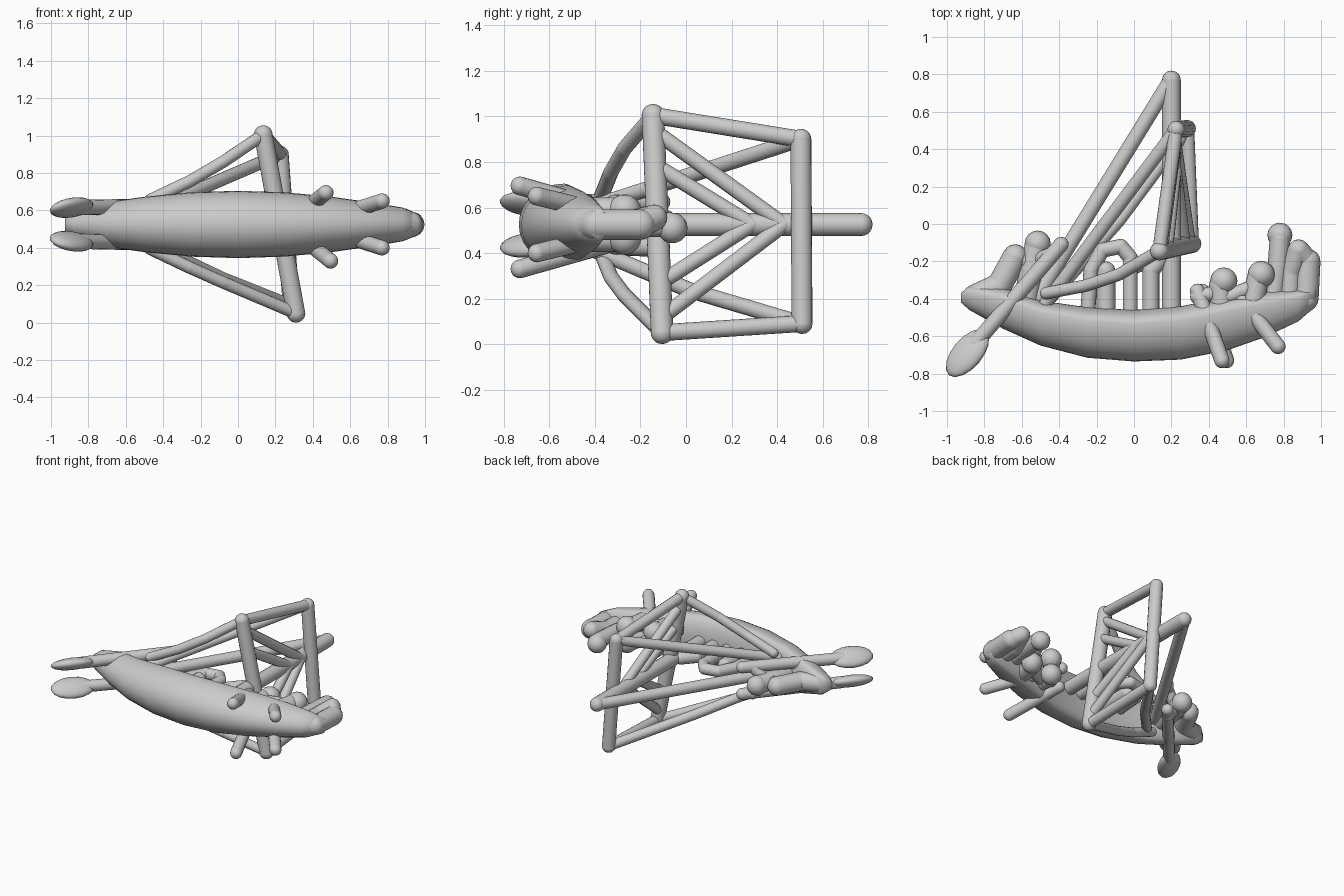
import bpy, bmesh, math
from mathutils import Vector, Matrix

cube = bpy.data.objects.get("Cube")
if cube:
    bpy.data.objects.remove(cube, do_unlink=True)

grey = bpy.data.materials.new("plain_grey")
grey.use_nodes = True
grey.diffuse_color = (0.6, 0.6, 0.6, 1)
grey.node_tree.nodes["Principled BSDF"].inputs["Base Color"].default_value = (0.6, 0.6, 0.6, 1)

MID = 0.525  # height of the ship's centre plane; the ship lies on its side


def finish(name, bm):
    bmesh.ops.recalc_face_normals(bm, faces=bm.faces)
    mesh = bpy.data.meshes.new(name)
    bm.to_mesh(mesh)
    bm.free()
    mesh.materials.append(grey)
    for p in mesh.polygons:
        p.use_smooth = True
    obj = bpy.data.objects.new(name, mesh)
    bpy.context.collection.objects.link(obj)
    return obj


def add_ball(bm, centre, scale, rot=Matrix()):
    m = Matrix.Translation(centre) @ rot @ Matrix.Diagonal((*scale, 1))
    bmesh.ops.create_uvsphere(bm, u_segments=16, v_segments=10, radius=1, matrix=m)


def add_rod(bm, points, radius):
    """Round-ended rod through a list of points."""
    pts = [Vector(p) for p in points]
    for a, b in zip(pts, pts[1:]):
        d = b - a
        m = Matrix.Translation((a + b) / 2) @ d.to_track_quat('Z', 'Y').to_matrix().to_4x4()
        bmesh.ops.create_cone(bm, segments=16, radius1=radius, radius2=radius,
                              depth=d.length, matrix=m)
    for p in pts:
        add_ball(bm, p, (radius,) * 3)


def rod(name, points, radius):
    bm = bmesh.new()
    add_rod(bm, points, radius)
    return finish(name, bm)


def flip(points):
    return [(x, y, 2 * MID - z) for x, y, z in points]


# Hull: closed loft with a gently rounded deck (x, deck, keel, half beam)
stations = [(-0.925, -0.37, -0.42, 0.035), (-0.88, -0.33, -0.46, 0.07),
            (-0.7, -0.34, -0.56, 0.12), (-0.5, -0.41, -0.65, 0.148),
            (-0.25, -0.445, -0.715, 0.172), (0, -0.46, -0.735, 0.18),
            (0.25, -0.44, -0.725, 0.172), (0.5, -0.39, -0.675, 0.148),
            (0.7, -0.36, -0.605, 0.12), (0.88, -0.35, -0.52, 0.09),
            (0.97, -0.34, -0.44, 0.055)]
bm = bmesh.new()
rings = []
n = 28
for x, deck, keel, beam in stations:
    widest = deck + 0.27 * (keel - deck)
    ring = []
    for i in range(n):
        t = 2 * math.pi * i / n
        c, s = math.cos(t), math.sin(t)
        reach = deck - widest if s > 0 else widest - keel
        ring.append(bm.verts.new((x, widest + reach * s, MID + beam * c)))
    rings.append(ring)
for a, b in zip(rings, rings[1:]):
    for i in range(n):
        j = (i + 1) % n
        bm.faces.new((a[i], a[j], b[j], b[i]))
bm.faces.new(rings[0])
bm.faces.new(rings[-1])
finish("hull", bm)

# Mast and the two yards
rod("mast", [(0.2, -0.58, MID), (0.2, 0.77, MID)], 0.05)
low_yard = [(0.31, -0.105, 0.05), (0.135, -0.145, 1.005)]
high_yard = [(0.285, 0.51, 0.09), (0.225, 0.505, 0.9)]
rod("lower_yard", low_yard, 0.05)
rod("upper_yard", high_yard, 0.046)

# Sail frame: edges and diagonal braces
for side, a, b in zip(("right", "left"), low_yard, high_yard):
    rod("sail_edge_" + side, [a, b], 0.037)


def on_low_yard(t):
    return Vector(low_yard[0]).lerp(Vector(low_yard[1]), t)


for i, (y, t) in enumerate([(0.43, 0.07), (0.43, 0.93), (0.29, 0.23), (0.29, 0.77)]):
    rod(f"sail_brace_{i + 1}", [on_low_yard(t), (0.22, y, MID)], 0.034)

# Rigging back to the stern
rod("mast_stay", [(0.19, 0.76, MID), (-0.48, -0.33, MID), (-0.55, -0.46, MID)], 0.04)
rod("upper_stay_left", [high_yard[1], (-0.47, -0.42, 0.6)], 0.035)
rod("upper_stay_right", [high_yard[0], (-0.08, 0.02, 0.235), (-0.47, -0.42, 0.42)], 0.035)
for side, s, low, bow_out in (("right", -1, low_yard[0], 0.31),
                              ("left", 1, low_yard[1], 0.335)):
    rod("lower_stay_" + side,
        [low, (-0.08, -0.27, MID + s * bow_out), (-0.26, -0.33, MID + s * 0.23),
         (-0.47, -0.37, MID + s * 0.13)], 0.033)

# Steering oars with flattened paddles, each rolled about its shaft
for side, s in (("left", 1), ("right", -1)):
    pts = [(-0.39, -0.11, 0.625), (-0.85, -0.64, 0.615)]
    blade = [(-0.89, -0.69, 0.615)]
    if s < 0:
        pts, blade = flip(pts), flip(blade)
    bm = bmesh.new()
    add_rod(bm, pts, 0.041)
    turn = Matrix.Rotation(math.radians(50), 4, 'Z') @ Matrix.Rotation(math.radians(-28 * s), 4, 'X')
    add_ball(bm, blade[0], (0.155, 0.088, 0.042), turn)
    finish("steering_oar_" + side, bm)

# Rowing oars
for i, pts in enumerate(([(0.34, -0.36, 0.59), (0.47, -0.73, 0.695)],
                         [(0.55, -0.37, 0.58), (0.77, -0.655, 0.65)])):
    rod(f"rowing_oar_left_{i + 1}", pts, 0.041)
    shift = 0.025 * (1 - i)
    rod(f"rowing_oar_right_{i + 1}", [(x + shift, y, z - shift) for x, y, z in flip(pts)], 0.041)

# Rowers in pairs: body, head and an arm reaching the oar
for i, (x, y, hip) in enumerate([(0.48, -0.305, 0.45), (0.68, -0.27, 0.61)]):
    for side, s in (("left", 1), ("right", -1)):
        z = MID + s * 0.06
        bm = bmesh.new()
        add_rod(bm, [(hip + 0.02, -0.46, z), (x - 0.02, y - 0.03, z)], 0.06)
        add_ball(bm, (x, y, z), (0.073,) * 3)
        add_rod(bm, [(x - 0.03, y - 0.06, z), (hip - 0.11, -0.39, z + s * 0.01)], 0.04)
        finish(f"rower_{side}_{i + 1}", bm)

# Curled prow and the figure standing beside it
rod("prow", [(0.84, -0.46, MID), (0.92, -0.4, MID), (0.93, -0.2, MID)], 0.067)
rod("prow_curl", [(0.93, -0.2, MID), (0.88, -0.14, 0.555), (0.84, -0.26, MID),
                  (0.83, -0.42, MID)], 0.058)
bm = bmesh.new()
add_rod(bm, [(0.74, -0.43, MID), (0.77, -0.22, MID), (0.78, -0.08, MID)], 0.055)
add_ball(bm, (0.78, -0.06, 0.51), (0.067,) * 3)
finish("lookout", bm)

# Stern post and helmsman
rod("stern_post", [(-0.85, -0.39, MID), (-0.72, -0.33, MID), (-0.635, -0.175, MID)], 0.067)
bm = bmesh.new()
add_rod(bm, [(-0.58, -0.43, MID), (-0.55, -0.25, MID), (-0.52, -0.12, MID)], 0.065)
add_ball(bm, (-0.515, -0.105, MID), (0.07,) * 3)
add_rod(bm, [(-0.63, -0.17, MID), (-0.54, -0.22, MID)], 0.05)
for z in (0.42, 0.62):
    add_rod(bm, [(-0.54, -0.2, MID), (-0.44, -0.16, z)], 0.038)
finish("helmsman", bm)

# Hooped shelter amidships with its posts
rod("shelter_hoop", [(-0.25, -0.5, MID), (-0.23, -0.25, MID), (-0.17, -0.14, MID),
                     (-0.07, -0.12, MID), (-0.02, -0.18, MID), (-0.02, -0.5, MID)], 0.04)
rod("shelter_post", [(-0.15, -0.5, MID), (-0.15, -0.25, MID)], 0.05)
rod("mast_support", [(0.09, -0.52, MID), (0.09, -0.25, MID), (0.16, -0.17, MID)], 0.045)
